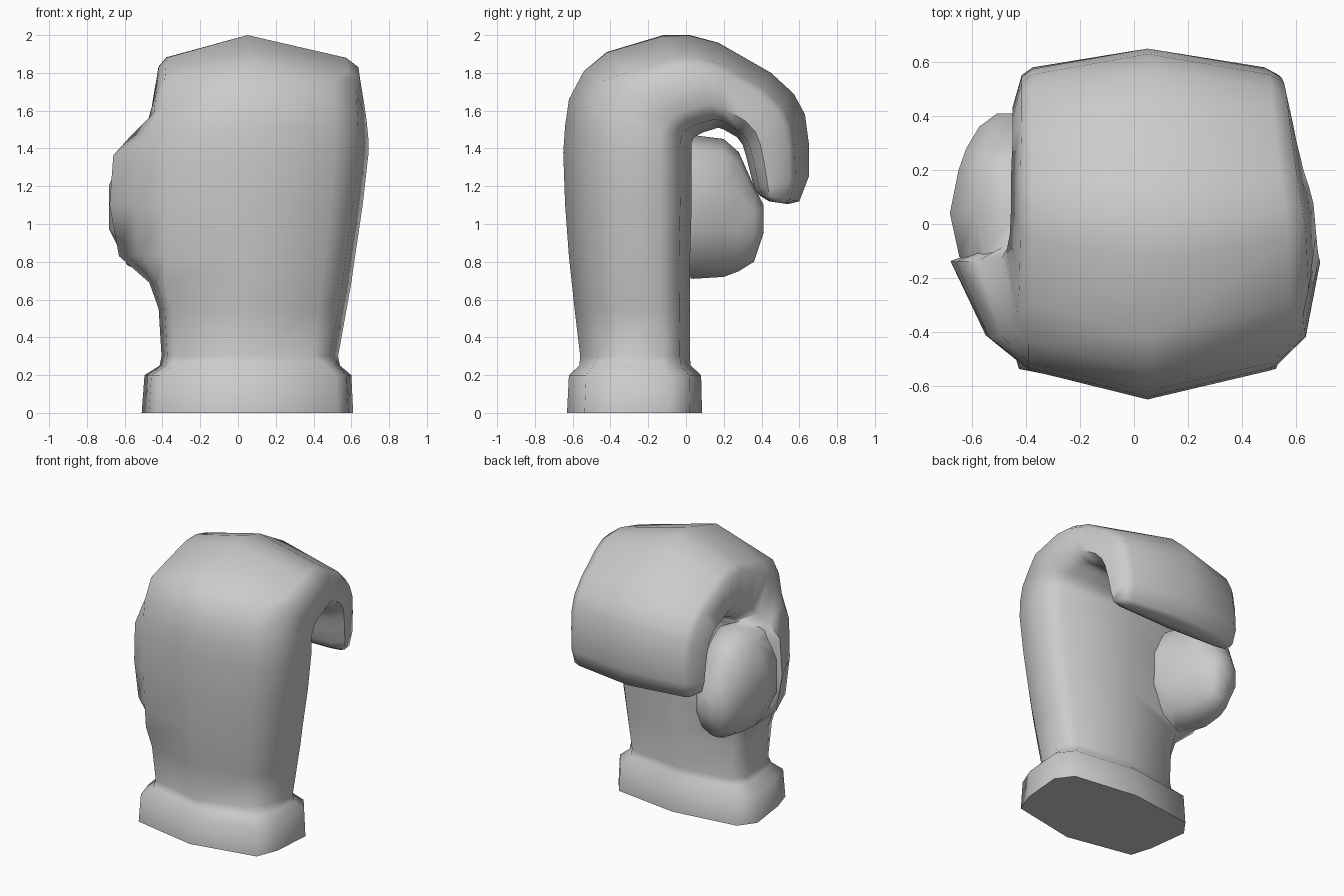
import bpy, bmesh, math

if "Cube" in bpy.data.objects:
    bpy.data.objects.remove(bpy.data.objects["Cube"])

def loft(name, rings):
    """Skin a list of equal-length closed rings and cap both ends."""
    bm = bmesh.new()
    vs = [[bm.verts.new(p) for p in r] for r in rings]
    n = len(vs[0])
    for a, b in zip(vs, vs[1:]):
        for i in range(n):
            j = (i + 1) % n
            bm.faces.new((a[i], a[j], b[j], b[i]))
    bm.faces.new(vs[0][::-1])
    bm.faces.new(vs[-1])
    bmesh.ops.recalc_face_normals(bm, faces=bm.faces)
    me = bpy.data.meshes.new(name)
    bm.to_mesh(me)
    bm.free()
    ob = bpy.data.objects.new(name, me)
    bpy.context.collection.objects.link(ob)
    return ob

def hand_ring(yo, zo, yi, zi, xl, xr, f, d):
    """Ten-sided section between an outer and an inner centreline point."""
    cx = 0.05
    cr = cx + f * (xr - cx)                              # right corner
    cl = max(cx + 0.85 * (xl - cx), -0.43 if zo < .3 else -0.39)  # left corner
    spec = [(cx, 0), (cr, d), (cr + .7 * (xr - cr), .34), (xr, .75),
            (cx + .85 * (xr - cx), .91), (cx, 1), (cl, .91), (xl, .75),
            (cl + .55 * (xl - cl), .34), (cl, d)]
    return [(x, yo + t * (yi - yo), zo + t * (zi - zo)) for x, t in spec]

# cuff, palm and curled fingers: outer y,z / inner y,z / left x, right x
hand = [
    (-.63, 0, .085, 0, -.51, .61),
    (-.62, .2, .08, .2, -.495, .60),
    (-.565, .25, .025, .25, -.415, .54),
    (-.56, .30, .02, .30, -.405, .53),
    (-.59, .55, .02, .55, -.42, .575),
    (-.605, .69, .02, .69, -.47, .60),
    (-.62, .83, .022, .83, -.63, .62),
    (-.64, 1.1, .03, 1.1, -.68, .66),
    (-.65, 1.38, .03, 1.36, -.66, .69),
    (-.64, 1.52, .03, 1.43, -.58, .69),
    (-.62, 1.66, .04, 1.455, -.49, .685),
    (-.54, 1.81, .06, 1.47, -.47, .68),
    (-.42, 1.91, .09, 1.485, -.46, .675),
    (-.12, 2.0, .14, 1.50, -.455, .665),
    (.02, 2.0, .17, 1.51, -.455, .65),
    (.17, 1.96, .20, 1.50, -.455, .63),
    (.45, 1.80, .27, 1.46, -.45, .60),
    (.57, 1.69, .30, 1.42, -.45, .59),
    (.63, 1.58, .315, 1.37, -.45, .58),
    (.65, 1.43, .335, 1.29, -.45, .57),
    (.65, 1.25, .36, 1.19, -.45, .56),
    (.60, 1.12, .39, 1.15, -.44, .55),
    (.54, 1.105, .44, 1.12, -.39, .50),
]
glove = loft("glove", [hand_ring(*r, *((.85, .13) if r[1] < .3 else
                       (.72, .16) if r[0] < -.5 else (.85, .24))) for r in hand])

# thumb: y, left x, right x, bottom z, top z
thumb_rows = [
    (-.25, -.52, -.2, .85, 1.35),
    (-.12, -.66, -.15, .72, 1.48),
    (.04, -.695, -.17, .71, 1.47),
    (.20, -.66, -.25, .72, 1.45),
    (.28, -.63, -.29, .75, 1.38),
    (.36, -.58, -.33, .80, 1.20),
    (.41, -.51, -.38, .95, 1.10),
]
def thumb_ring(y, xl, xr, zb, zt):
    cx, cz, rx, rz = (xl + xr) / 2, (zb + zt) / 2, (xr - xl) / 2, (zt - zb) / 2
    return [(cx + rx * math.cos(a), y, cz + rz * math.sin(a))
            for a in ((i + .5) * math.tau / 10 for i in range(10))]
thumb = loft("thumb", [thumb_ring(*r) for r in thumb_rows])

# merge thumb into the glove
mod = glove.modifiers.new("join_thumb", 'BOOLEAN')
mod.operation = 'UNION'
mod.solver = 'EXACT'
mod.object = thumb
bpy.context.view_layer.objects.active = glove
glove.select_set(True)
bpy.ops.object.modifier_apply(modifier=mod.name)
bpy.data.objects.remove(thumb)
bpy.ops.object.shade_smooth_by_angle(angle=math.radians(62))
